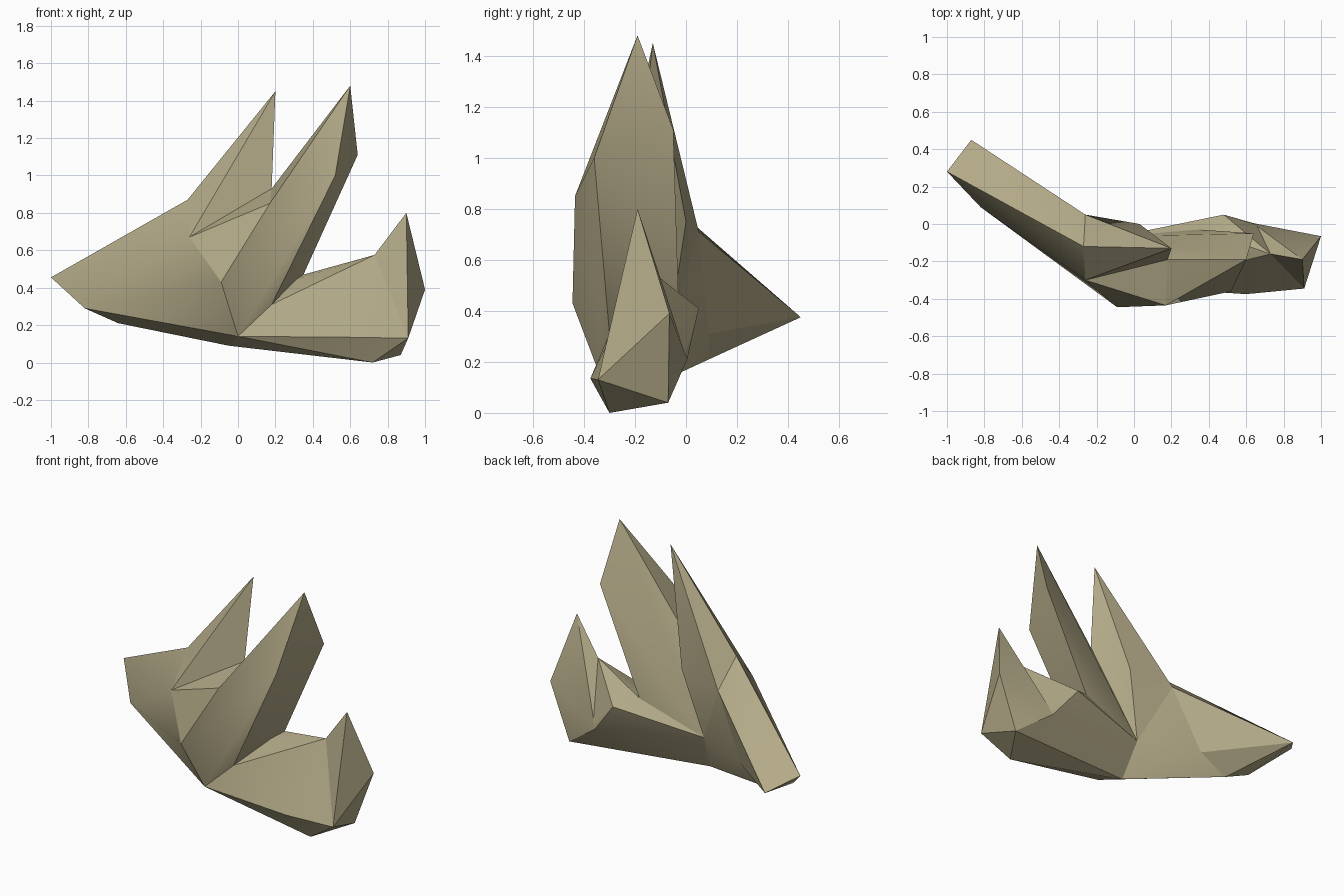
import bpy
import bmesh
from mathutils import Vector

cube = bpy.data.objects.get("Cube")
if cube:
    bpy.data.objects.remove(cube, do_unlink=True)


def flat_material(name, colour):
    mat = bpy.data.materials.new(name)
    mat.use_nodes = True
    mat.diffuse_color = colour
    mat.node_tree.nodes["Principled BSDF"].inputs["Base Color"].default_value = colour
    return mat


stone = flat_material("sandy_stone", (.45, .4, .245, 1))


def faceted_chunk(name, *corners):
    """Make one convex faceted stone chunk that spans the given corners."""
    bm = bmesh.new()
    for corner in corners:
        bm.verts.new(corner)
    bmesh.ops.convex_hull(bm, input=bm.verts)
    loose = [v for v in bm.verts if not v.link_faces]
    bmesh.ops.delete(bm, geom=loose, context="VERTS")
    bmesh.ops.recalc_face_normals(bm, faces=bm.faces)
    mesh = bpy.data.meshes.new(name)
    bm.to_mesh(mesh)
    bm.free()
    mesh.materials.append(stone)
    chunk = bpy.data.objects.new(name, mesh)
    bpy.context.collection.objects.link(chunk)
    # Soft shading across shallow creases only
    bpy.ops.object.select_all(action="DESELECT")
    chunk.select_set(True)
    bpy.context.view_layer.objects.active = chunk
    bpy.ops.object.shade_smooth_by_angle(angle=.52)


# Joints where the chunks meet
saddle = Vector((-.26, -.3, .67))
cleft = Vector((.18, -.19, .93))
back_notch = Vector((.03, 0, .75))
back_root = Vector((-.08, -.065, .32))
front_root = Vector((0, -.335, .14))
under_root = Vector((-.05, -.17, .09))
hollow = Vector((.18, -.3, .31))
armpit = Vector((.35, -.03, .47))
belly = Vector((-.09, -.445, .43))
ridge = Vector((.17, -.435, .85))

# Long wing: a root chunk and a flared end with a recess behind
crest = Vector((-.27, -.12, .87))
back_crest = Vector((-.26, .05, .71))
wing_tip = Vector((-1, .28, .455))
wing_front = Vector((-.82, .09, .29))
wing_low = Vector((-.64, .09, .21))
wing_inner = Vector((-.45, .09, .31))
wing_back = Vector((-.87, .45, .375))
faceted_chunk("wing_root", crest, back_crest, wing_tip, wing_front, wing_low,
              wing_inner, saddle, belly, front_root, under_root, back_root)
faceted_chunk("wing_end", crest, back_crest, wing_tip, wing_back,
              wing_front, wing_low, wing_inner)

# Narrow spike rising from the wing
side_tip = Vector((.2, -.13, 1.45))
faceted_chunk("side_spike", side_tip, crest, back_crest, back_notch,
              cleft, saddle, back_root)

# Web of stone between the two tall spikes
faceted_chunk("spike_web", saddle, belly, ridge, cleft, back_notch, back_root)

# Tall middle spike
main_tip = Vector((.6, -.19, 1.48))
shoulder = Vector((.64, -.05, 1.11))
front_shoulder = Vector((.52, -.36, 1))
faceted_chunk("main_spike", main_tip, shoulder, front_shoulder, ridge, cleft,
              belly, hollow, armpit, back_root, front_root)

# Low foot with a short spike at its end
rim = Vector((.73, -.16, .575))
back_bump = Vector((.48, .05, .41))
back_dent = Vector((.636, .005, .21))
toe = Vector((.91, -.345, .13))
back_sole = Vector((.87, -.07, .04))
sole = Vector((.72, -.3, 0))
front_rim = Vector((.6, -.375, .135))
foot_tip = Vector((.9, -.19, .8))
heel = Vector((1, -.065, .39))
faceted_chunk("foot", hollow, armpit, rim, back_bump, back_dent, back_root,
              front_root, under_root, front_rim, toe, sole, back_sole)
faceted_chunk("foot_spike", foot_tip, heel, rim, back_dent, toe, back_sole)
